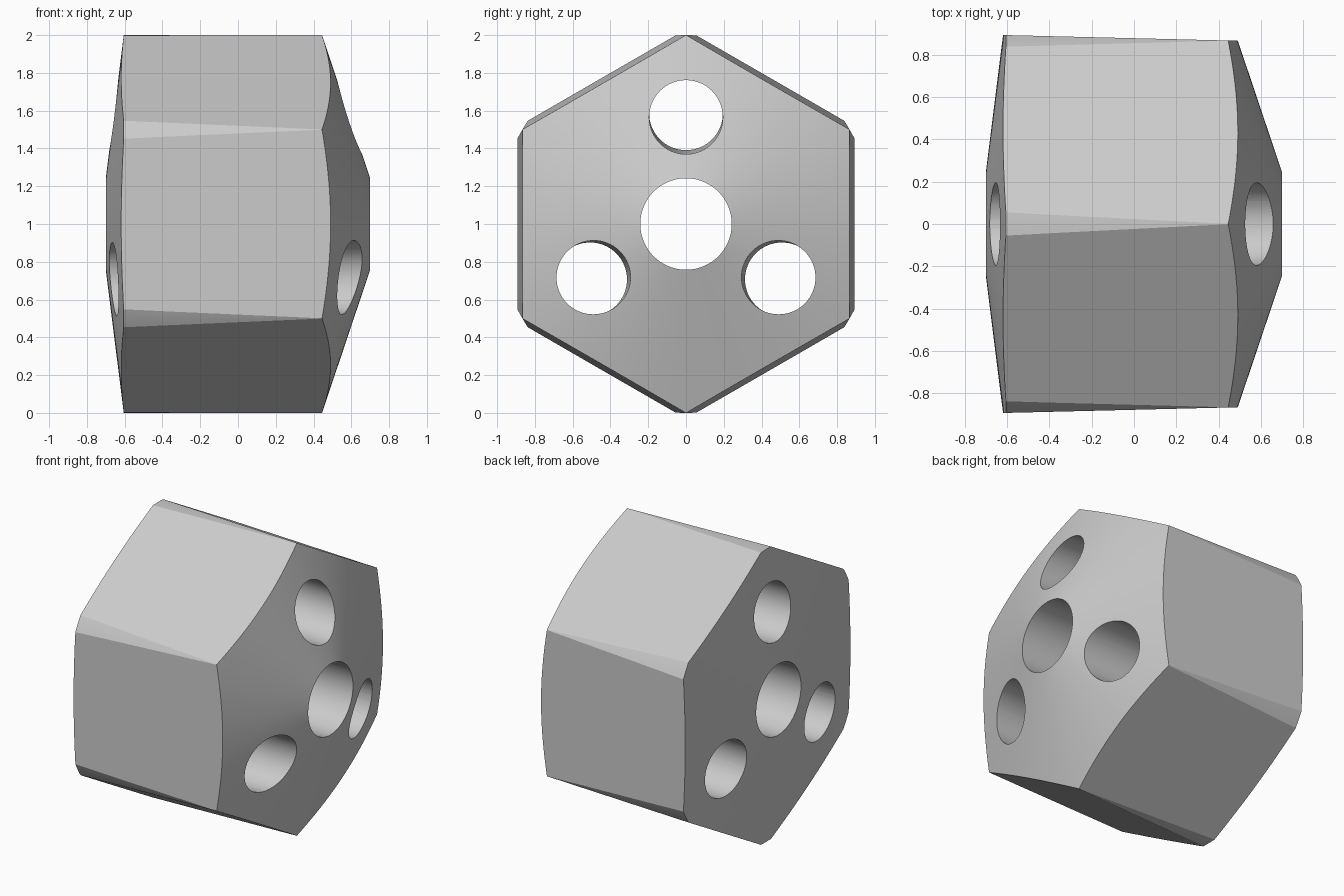
import bpy, bmesh
from math import sin, cos, pi, atan2, radians
from mathutils import Vector

default = bpy.data.objects.get("Cube")
if default:
    bpy.data.objects.remove(default)

steel = bpy.data.materials.new("plain grey")
steel.use_nodes = True
grey = (0.6, 0.6, 0.6, 1)
steel.diffuse_color = grey
steel.node_tree.nodes["Principled BSDF"].inputs["Base Color"].default_value = grey


def lathe(name, profile, sides, closed_ring=False):
    """Turn (x, radius) points about the x axis, first side point at the top."""
    bm = bmesh.new()
    rings = []
    for x, r in profile:
        angles = [2 * pi * i / sides for i in range(sides)]
        rings.append([bm.verts.new((x, r * sin(a), r * cos(a))) for a in angles])
    pairs = list(zip(rings, rings[1:]))
    if closed_ring:
        pairs.append((rings[-1], rings[0]))
    else:
        bm.faces.new(rings[0])
        bm.faces.new(rings[-1])
    for a, b in pairs:
        for i in range(sides):
            j = (i + 1) % sides
            bm.faces.new((a[i], a[j], b[j], b[i]))
    bmesh.ops.recalc_face_normals(bm, faces=bm.faces)
    mesh = bpy.data.meshes.new(name)
    bm.to_mesh(mesh)
    bm.free()
    mesh.materials.append(steel)
    obj = bpy.data.objects.new(name, mesh)
    bpy.context.collection.objects.link(obj)
    obj.location.z = 1
    return obj


def cut(target, cutter, operation):
    cutter.hide_render = True
    cutter.hide_set(True)
    mod = target.modifiers.new(cutter.name, "BOOLEAN")
    mod.operation, mod.solver, mod.object = operation, "EXACT", cutter


# Round blank with a cone on each end and a central bore
bore = 0.242
body = lathe("hexagonal_body", [(-0.7, bore), (-0.605, 1), (0.445, 1), (0.7, bore)], 144, True)

# Tapered hexagon that leaves six flats
cut(body, lathe("hexagon_cutter", [(-0.8, 1.0356), (0.8, 0.9905)], 6), "INTERSECT")

# Three holes around the bore, spreading slightly toward the left-hand end
for i in range(3):
    a = 2 * pi * i / 3
    hole = lathe("hole_cutter_%d" % (i + 1), [(-1, 0.195), (1, 0.195)], 64)
    out = Vector((0, sin(a), cos(a)))
    hole.location = Vector((0, 0, 1)) + out * 0.575
    axis = Vector((1, 0, 0)) - out * 0.016
    hole.rotation_mode = "QUATERNION"
    hole.rotation_quaternion = Vector((1, 0, 0)).rotation_difference(axis)
    cut(body, hole, "DIFFERENCE")

# Apply the cuts, then shade the round surfaces smooth
bpy.context.view_layer.update()
bpy.ops.object.select_all(action="DESELECT")
body.select_set(True)
bpy.context.view_layer.objects.active = body
for mod in list(body.modifiers):
    bpy.ops.object.modifier_apply(modifier=mod.name)
for obj in [o for o in bpy.data.objects if "_cutter" in o.name]:
    bpy.data.objects.remove(obj)
bpy.ops.object.shade_smooth_by_angle(angle=radians(15))
